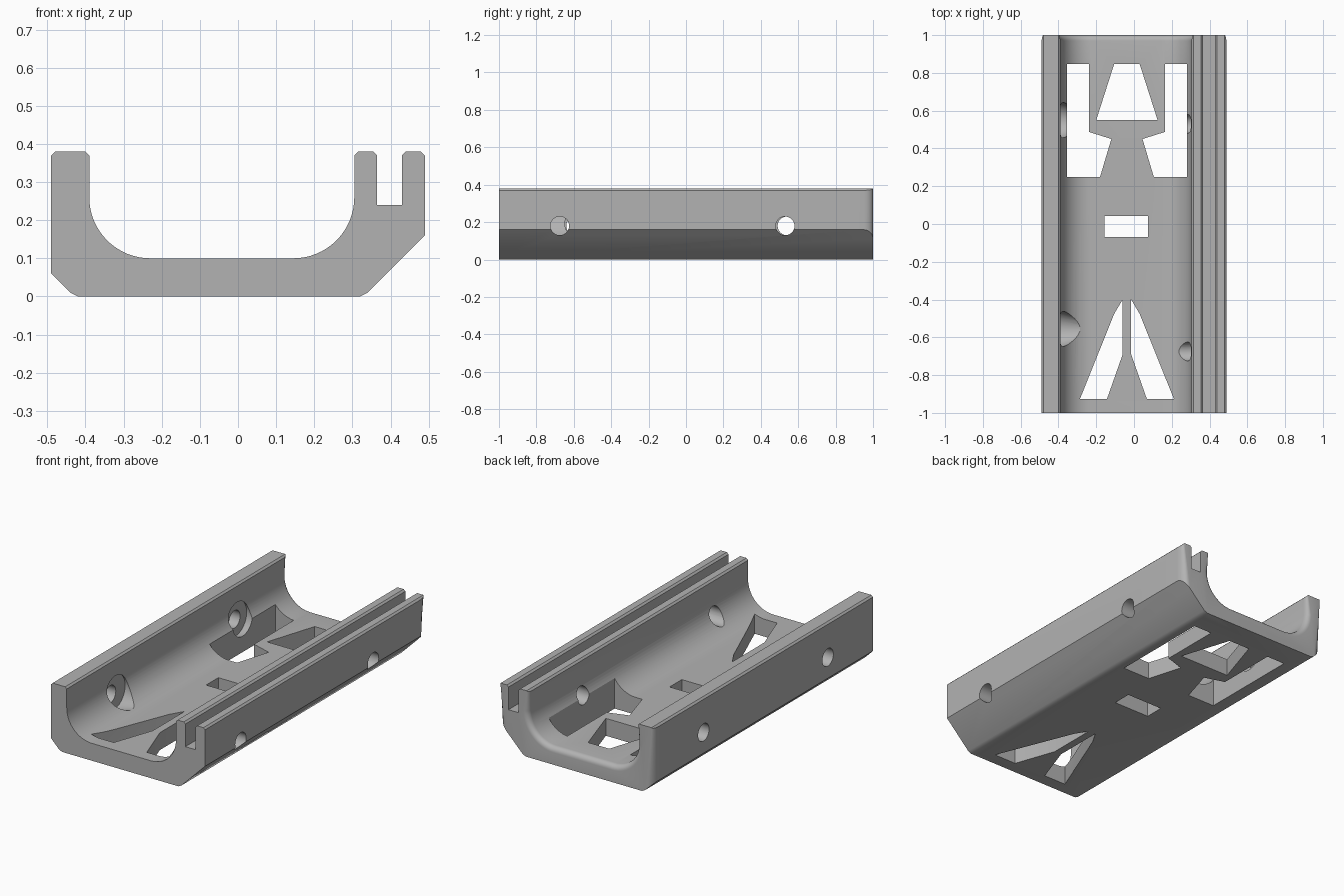
import bpy, bmesh, math
from mathutils import Matrix

old = bpy.data.objects.get("Cube")
if old:
    bpy.data.objects.remove(old, do_unlink=True)

grey = bpy.data.materials.new("matte_grey")
grey.use_nodes = True
colour = (0.45, 0.45, 0.45, 1)
grey.diffuse_color = colour
grey.node_tree.nodes["Principled BSDF"].inputs["Base Color"].default_value = colour


def finish(name, bm):
    """Turn a bmesh into a linked object."""
    bmesh.ops.recalc_face_normals(bm, faces=bm.faces)
    mesh = bpy.data.meshes.new(name)
    bm.to_mesh(mesh)
    bm.free()
    obj = bpy.data.objects.new(name, mesh)
    bpy.context.collection.objects.link(obj)
    mesh.materials.append(grey)
    return obj


def extrude(points, offset):
    """Closed prism from a polygon."""
    bm = bmesh.new()
    face = bm.faces.new([bm.verts.new(p) for p in points])
    new = bmesh.ops.extrude_face_region(bm, geom=[face])["geom"]
    bmesh.ops.translate(bm, vec=offset, verts=[v for v in new if isinstance(v, bmesh.types.BMVert)])
    return bm


def arc(cx, cz, r, start, end, n=16):
    steps = [math.radians(start + (end - start) * i / n) for i in range(n + 1)]
    return [(cx + r * math.cos(a), cz + r * math.sin(a)) for a in steps]


def wall_top(x_hi, x_lo, top=0.38, c=0.01):
    """Chamfered top of a wall, from its +x side to its -x side."""
    return [(x_hi, top - c), (x_hi - c, top), (x_lo + c, top), (x_lo, top - c)]


# Channel cross-section
section = [(-0.49, 0.06), (-0.44, 0.01), (-0.42, 0), (0.32, 0), (0.34, 0.01), (0.49, 0.16)]
section += wall_top(0.49, 0.43) + [(0.43, 0.24), (0.365, 0.24)] + wall_top(0.365, 0.305)
section += arc(0.145, 0.26, 0.16, 0, -90) + arc(-0.23, 0.26, 0.16, -90, -180)
section += wall_top(-0.39, -0.49)
bm = extrude([(x, -1, z) for x, z in section], (0, 2, 0))
bmesh.ops.recalc_face_normals(bm, faces=bm.faces)


def round_back(test, radius):
    """Round the back end edges whose vertices pass the test."""
    edges = [e for e in bm.edges if all(v.co.y > 0.999 and test(v.co) for v in e.verts)]
    bmesh.ops.bevel(bm, geom=edges, offset=radius, segments=6, profile=0.5,
                    affect='EDGES', clamp_overlap=False)


round_back(lambda c: abs(c.x) > 0.489, 0.05)
round_back(lambda c: -0.391 < c.x < 0.306 and 0.09 < c.z < 0.375, 0.03)
channel = finish("channel_body", bm)


def cut(cutter):
    cutter.hide_render = True
    mod = channel.modifiers.new("cut", 'BOOLEAN')
    mod.operation = 'DIFFERENCE'
    mod.solver = 'EXACT'
    mod.object = cutter
    bpy.context.view_layer.objects.active = channel
    bpy.ops.object.modifier_apply(modifier=mod.name)
    bpy.data.objects.remove(cutter, do_unlink=True)


def cut_window(points):
    cut(finish("window_cutter", extrude([(x, y, -0.1) for x, y in points], (0, 0, 0.35))))


def cut_bore(x0, x1, y, r0, r1):
    """Round or conical bore along x."""
    bm = bmesh.new()
    bmesh.ops.create_cone(bm, cap_ends=True, segments=40, radius1=r0, radius2=r1, depth=x1 - x0)
    turn = Matrix.Translation(((x0 + x1) / 2, y, 0.18)) @ Matrix.Rotation(math.pi / 2, 4, 'Y')
    bmesh.ops.transform(bm, matrix=turn, verts=bm.verts)
    cut(finish("bore_cutter", bm))


# Floor vents: mirrored side pair, central taper, small slot, slanted pair
mid = -0.0375
side = [(-0.355, 0.847), (-0.238, 0.847), (-0.238, 0.487), (-0.12, 0.45), (-0.18, 0.249), (-0.355, 0.249)]
slant = [(-0.286, -0.926), (-0.143, -0.926), (-0.06, -0.69), (-0.06, -0.4), (-0.105, -0.476)]
for vent in (side, slant):
    cut_window(vent)
    cut_window([(2 * mid - x, y) for x, y in vent])
cut_window([(-0.105, 0.847), (0.03, 0.847), (0.125, 0.55), (-0.2, 0.55)])
cut_window([(-0.155, -0.069), (0.075, -0.069), (0.075, 0.042), (-0.155, 0.042)])

# Screw holes in both walls, with tapered recesses inside the -x wall
for y_left, y_right, y_recess in ((0.53, 0.54, 0.55), (-0.675, -0.59, -0.555)):
    cut_bore(0.1, 0.6, y_left, 0.05, 0.05)
    cut_bore(-0.6, -0.3, y_right, 0.05, 0.05)
    cut_bore(-0.4, -0.265, y_recess, 0.1, 0.065)

bpy.ops.object.select_all(action='DESELECT')
channel.select_set(True)
bpy.context.view_layer.objects.active = channel
bpy.ops.object.shade_smooth_by_angle(angle=math.radians(30))
